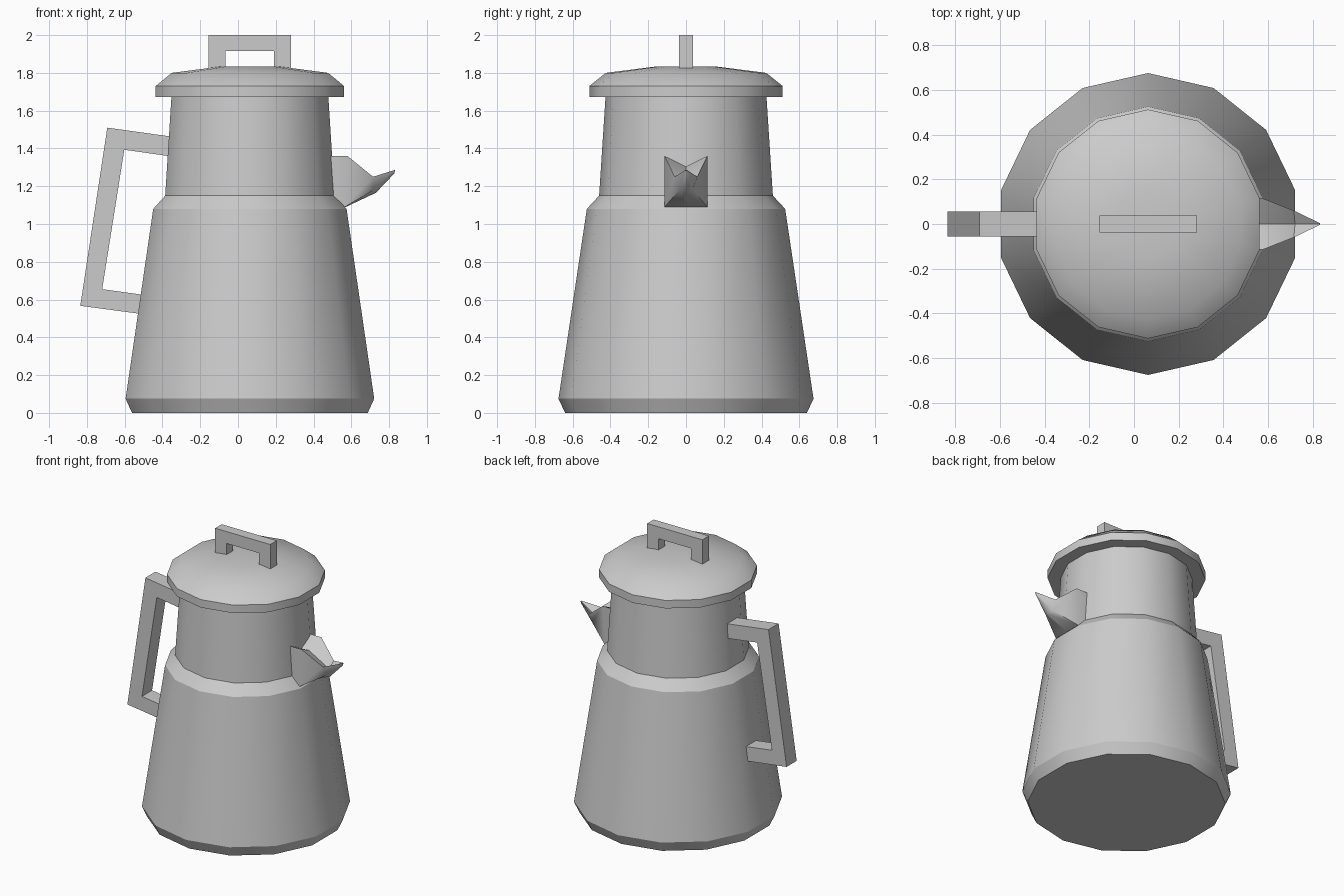
import bpy, math

if "Cube" in bpy.data.objects:
    bpy.data.objects.remove(bpy.data.objects["Cube"])

CX, SIDES = 0.063, 14


def make(name, verts, faces, angle=30):
    me = bpy.data.meshes.new(name)
    me.from_pydata(verts, [], faces)
    me.update()
    ob = bpy.data.objects.new(name, me)
    bpy.context.collection.objects.link(ob)
    bpy.ops.object.select_all(action='DESELECT')
    ob.select_set(True)
    bpy.context.view_layer.objects.active = ob
    bpy.ops.object.mode_set(mode='EDIT')
    bpy.ops.mesh.select_all(action='SELECT')
    bpy.ops.mesh.normals_make_consistent(inside=False)
    bpy.ops.object.mode_set(mode='OBJECT')
    bpy.ops.object.shade_smooth_by_angle(angle=math.radians(angle))
    return ob


def skin(rings):
    """Join equal-length rings with quads and close both ends."""
    n = len(rings[0])
    faces = [(r * n + i, r * n + (i + 1) % n, (r + 1) * n + (i + 1) % n, (r + 1) * n + i)
             for r in range(len(rings) - 1) for i in range(n)]
    last = (len(rings) - 1) * n
    faces += [tuple(range(n - 1, -1, -1)), tuple(range(last, last + n))]
    return [p for ring in rings for p in ring], faces


def lathe(name, profile, angle):
    rings = []
    for r, z in profile:
        rings.append([(CX + r * math.cos(a), r * math.sin(a), z)
                      for a in (math.pi / 2 + i * math.tau / SIDES for i in range(SIDES))])
    return make(name, *skin(rings), angle)


def bracket(name, outer, inner, half):
    """Bent bar: outer and inner outlines in xz, given thickness in y."""
    rings = [[(o[0], -half, o[1]), (o[0], half, o[1]), (i[0], half, i[1]), (i[0], -half, i[1])]
             for o, i in zip(outer, inner)]
    return make(name, *skin(rings))


# Tapered body and neck
lathe("body", [(0.64, 0), (0.675, 0.075), (0.525, 1.08), (0.46, 1.15), (0.425, 1.69)], 30)

# Lid with a low dome
lathe("lid", [(0.512, 1.673), (0.512, 1.73), (0.425, 1.80), (0.15, 1.835)], 35)

# Grip on the lid
bracket("lid_grip",
        [(-0.155, 1.80), (-0.155, 2.0), (0.281, 2.0), (0.281, 1.80)],
        [(-0.065, 1.80), (-0.065, 1.915), (0.191, 1.915), (0.191, 1.80)], 0.037)

# Side handle
bracket("side_handle",
        [(-0.34, 1.461), (-0.692, 1.51), (-0.835, 0.567), (-0.49, 0.521)],
        [(-0.34, 1.356), (-0.602, 1.393), (-0.719, 0.655), (-0.48, 0.622)], 0.057)

# Pouring spout: sections as (x, half width, z) for rim, and channel / underside centres
sections = [
    ((0.45, 0.113, 1.36), (0.45, 1.30), (0.45, 0.113, 1.09), (0.45, 1.09)),
    ((0.58, 0.113, 1.36), (0.56, 1.305), (0.565, 0.113, 1.09), (0.57, 1.09)),
    ((0.715, 0.06, 1.25), (0.72, 1.215), (0.72, 0.035, 1.18), (0.73, 1.165)),
    ((0.833, 0.003, 1.287), (0.832, 1.283), (0.828, 0.002, 1.272), (0.828, 1.268)),
]
rings = []
for rim, mid, low, keel in sections:
    rings.append([(rim[0], -rim[1], rim[2]), (mid[0], 0, mid[1]), (rim[0], rim[1], rim[2]),
                  (low[0], low[1], low[2]), (keel[0], 0, keel[1]), (low[0], -low[1], low[2])])
make("spout", *skin(rings), 50)
